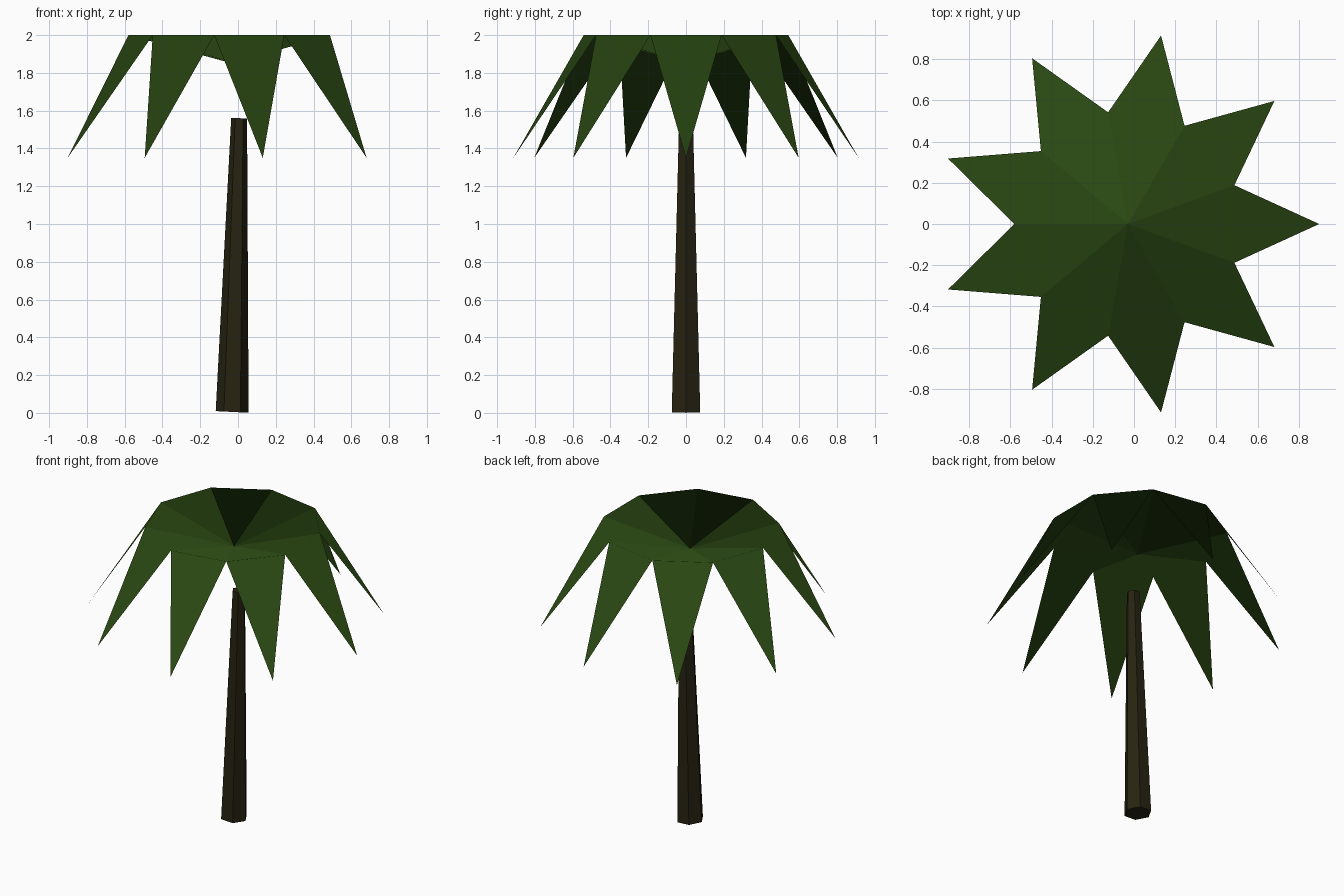
import bpy, bmesh, math
from mathutils import Vector

if "Cube" in bpy.data.objects:
    bpy.data.objects.remove(bpy.data.objects["Cube"])


def material(name, rgb):
    m = bpy.data.materials.new(name)
    m.diffuse_color = (*rgb, 1)
    m.use_nodes = True
    m.node_tree.nodes["Principled BSDF"].inputs["Base Color"].default_value = m.diffuse_color
    return m


def make_object(name, bm, mat):
    mesh = bpy.data.meshes.new(name)
    bm.to_mesh(mesh)
    bm.free()
    mesh.materials.append(mat)
    obj = bpy.data.objects.new(name, mesh)
    bpy.context.collection.objects.link(obj)
    return obj


leaf_green = material("leaf green", (0.022, 0.062, 0.006))
bark_brown = material("bark brown", (0.020, 0.017, 0.006))

CX = -0.03


def polar(r, degrees, z):
    a = math.radians(degrees)
    return Vector((CX + r * math.cos(a), r * math.sin(a), z))


# Crown: nine folded kite-shaped fronds round a sunken middle
bm = bmesh.new()
middle = bm.verts.new((CX, 0, 1.85))
notches = [bm.verts.new(polar(0.55, 40 * i - 20, 2.0)) for i in range(9)]
for i in range(9):
    tip = bm.verts.new(polar(0.928, 40 * i, 1.35))
    bm.faces.new((notches[i], tip, notches[(i + 1) % 9], middle))
make_object("palm_crown", bm, leaf_green)

# Trunk: leaning, tapered six-sided prism
bm = bmesh.new()
rings = []
for cx, cz, r, tilt in ((-0.031, 0.005, 0.087, 0.05), (0.006, 1.56, 0.042, 0.02)):
    ring = []
    for i in range(6):
        a = math.radians(60 * i)
        x = r * math.cos(a)
        ring.append(bm.verts.new((cx + x, r * math.sin(a), cz - tilt * x)))
    rings.append(ring)
low, high = rings
for i in range(6):
    j = (i + 1) % 6
    bm.faces.new((low[i], low[j], high[j], high[i]))
bm.faces.new(low[::-1])
bm.faces.new(high)
make_object("trunk", bm, bark_brown)
